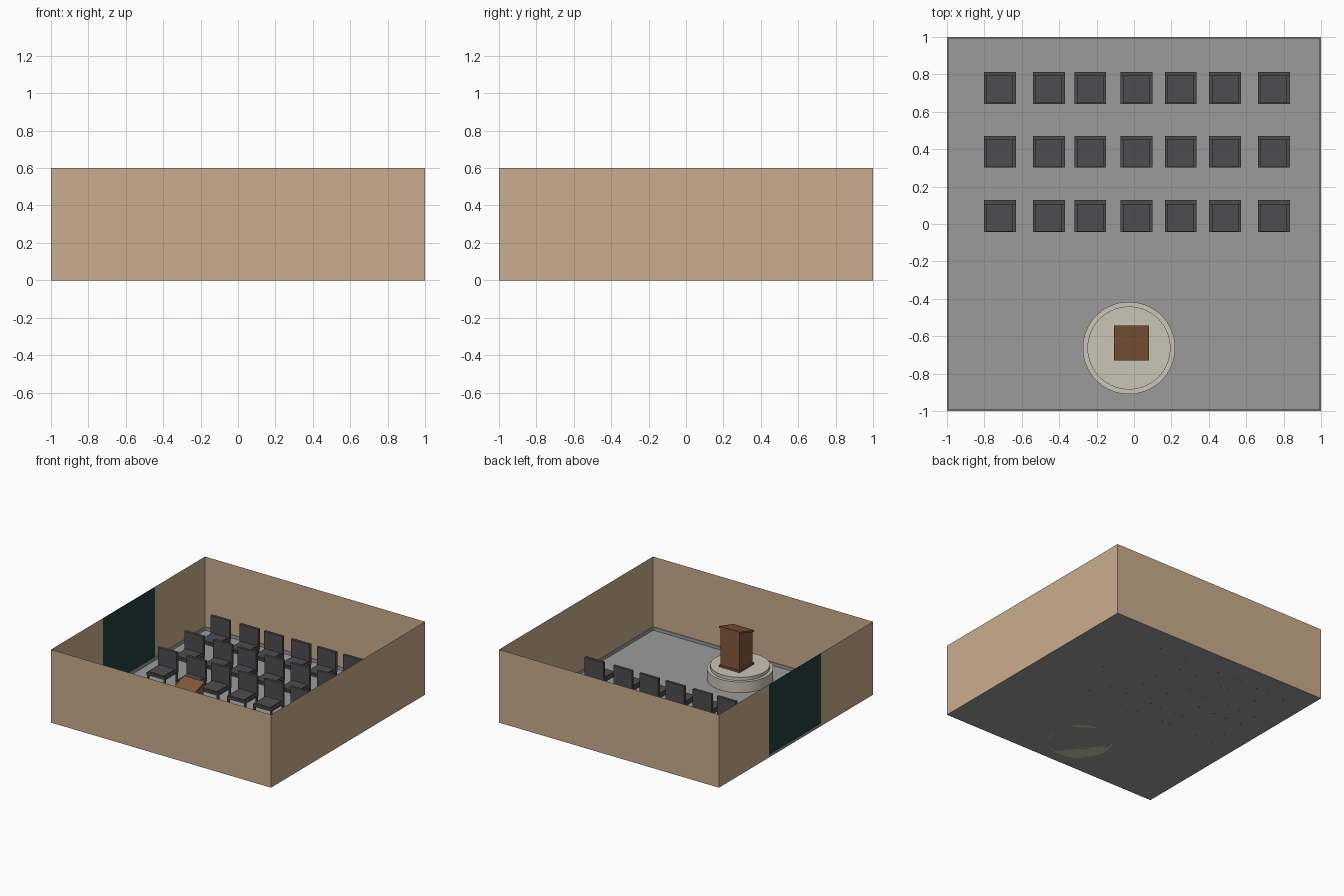
import bpy, bmesh, math
from mathutils import Matrix

if "Cube" in bpy.data.objects:
    bpy.data.objects.remove(bpy.data.objects["Cube"])


def material(name, rgb):
    m = bpy.data.materials.new(name)
    m.diffuse_color = (*rgb, 1)
    m.use_nodes = True
    m.node_tree.nodes["Principled BSDF"].inputs["Base Color"].default_value = m.diffuse_color
    return m


TAN = material("tan_wall", (0.60, 0.42, 0.27))
GREY = material("floor_grey", (0.33, 0.33, 0.33))
DARK = material("dark_fabric", (0.075, 0.075, 0.08))
GREEN = material("dark_green", (0.015, 0.05, 0.045))
BROWN = material("brown_wood", (0.23, 0.10, 0.045))
STONE = material("pale_stone", (0.60, 0.56, 0.47))


def add_box(bm, x0, x1, y0, y1, z0, z1):
    m = Matrix.Translation(((x0 + x1) / 2, (y0 + y1) / 2, (z0 + z1) / 2))
    m = m @ Matrix.Diagonal((x1 - x0, y1 - y0, z1 - z0, 1))
    return bmesh.ops.create_cube(bm, size=1, matrix=m)["verts"]


def add_quad(bm, pts):
    bm.faces.new([bm.verts.new(p) for p in pts])


def add_wall(bm, a, b, z0, z1):
    add_quad(bm, [(*a, z0), (*b, z0), (*b, z1), (*a, z1)])


def finish(name, bm, mat):
    me = bpy.data.meshes.new(name)
    bm.to_mesh(me)
    bm.free()
    me.materials.append(mat)
    ob = bpy.data.objects.new(name, me)
    bpy.context.collection.objects.link(ob)
    return ob


# Floor sheet
bm = bmesh.new()
add_quad(bm, [(-1, -1, 0), (1, -1, 0), (1, 1, 0), (-1, 1, 0)])
finish("floor", bm, GREY)

# Thin outer walls, with a gap on the left for the door panel
D0, D1, H = -0.325, 0.35, 0.6
bm = bmesh.new()
for a, b in [((-1, -1), (1, -1)), ((1, -1), (1, 1)), ((1, 1), (-1, 1)),
             ((-1, 1), (-1, D1)), ((-1, D0), (-1, -1))]:
    add_wall(bm, a, b, 0, H)
finish("walls", bm, TAN)

# Dark panel in the left wall
bm = bmesh.new()
add_wall(bm, (-1, D1), (-1, D0), 0.02, H)
finish("door_panel", bm, GREEN)

# Low skirting around the floor
bm = bmesh.new()
e, t = 0.999, 0.006
for s in (-1, 1):
    add_box(bm, -e, e, *sorted((s * e, s * (e - t))), 0, 0.025)
    add_box(bm, *sorted((s * e, s * (e - t))), -e + t, e - t, 0, 0.025)
finish("skirting", bm, GREY)

# Chair mesh shared by every seat: seat, cushion, back, four legs
bm = bmesh.new()
w = 0.085
add_box(bm, -w, w, -w, w, 0.08, 0.10)
add_box(bm, -w + 0.014, w - 0.014, -w + 0.004, w - 0.022, 0.10, 0.11)
add_box(bm, -w, w, w - 0.022, w, 0.10, 0.25)
for sx in (-1, 1):
    for sy in (-1, 1):
        cx, cy = sx * 0.076, sy * 0.076
        add_box(bm, cx - 0.007, cx + 0.007, cy - 0.007, cy + 0.007, 0, 0.08)
chair = finish("chair", bm, DARK)
spots = [(x, y) for y in (0.042, 0.386, 0.727)
         for x in (-0.717, -0.455, -0.234, 0.013, 0.25, 0.487, 0.748)]
chair.location = (*spots[0], 0)
for x, y in spots[1:]:
    c = chair.copy()
    c.location = (x, y, 0)
    bpy.context.collection.objects.link(c)

# Round two-step podium, lathed as stacked discs
PX, PY = -0.027, -0.663
bm = bmesh.new()
for r, z0, z1 in [(0.247, 0, 0.088), (0.222, 0.088, 0.115)]:
    bmesh.ops.create_cone(bm, cap_ends=True, segments=64, radius1=r, radius2=r,
                          depth=z1 - z0,
                          matrix=Matrix.Translation((PX, PY, (z0 + z1) / 2)))
podium = finish("podium", bm, STONE)
bpy.context.view_layer.objects.active = podium
podium.select_set(True)
bpy.ops.object.shade_smooth_by_angle(angle=math.radians(35))

# Lectern: base plate, body and sloping top, higher toward the chairs
bm = bmesh.new()
X0, X1, Y0, Y1 = -0.107, 0.08, -0.73, -0.542
add_box(bm, X0, X1, Y0, Y1, 0.115, 0.13)
i = 0.008
body = add_box(bm, X0 + i, X1 - i, Y0 + i, Y1 - i, 0.13, 0.38)
cap = add_box(bm, X0, X1, Y0, Y1, 0.38, 0.395)
slope = 0.055 / (Y1 - Y0)
for v in cap + [v for v in body if v.co.z > 0.3]:
    v.co.z += (v.co.y - Y0) * slope
finish("lectern", bm, BROWN)
